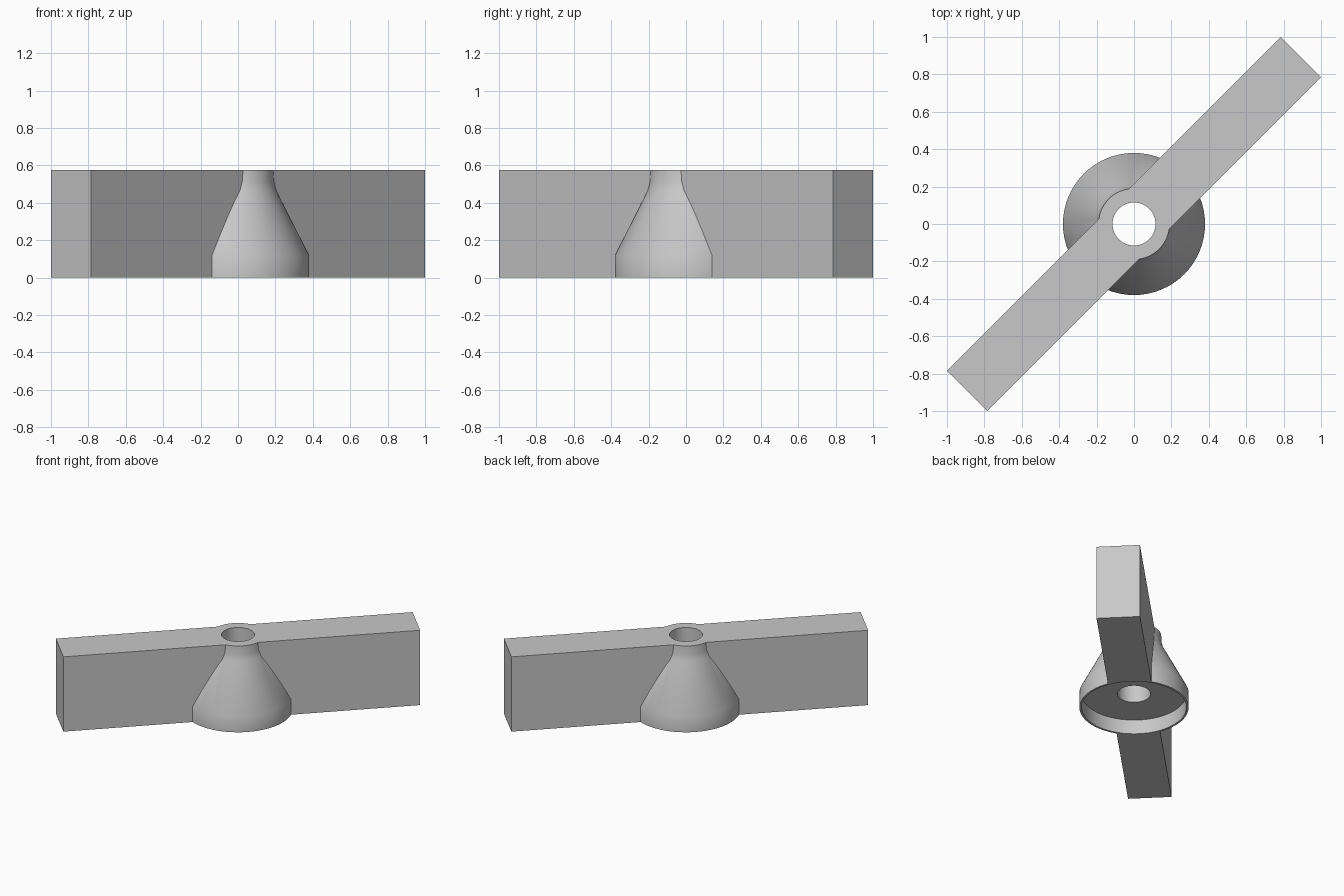
import bpy, bmesh
from math import radians, sin, cos, tau

old = bpy.data.objects.get("Cube")
if old:
    bpy.data.objects.remove(old, do_unlink=True)

HEIGHT = 0.575
SEGMENTS = 64

grey = bpy.data.materials.new("light grey")
grey.use_nodes = True
grey.diffuse_color = (0.58, 0.58, 0.58, 1)
grey.node_tree.nodes["Principled BSDF"].inputs["Base Color"].default_value = grey.diffuse_color


def make_object(name, bm):
    bmesh.ops.recalc_face_normals(bm, faces=bm.faces)
    mesh = bpy.data.meshes.new(name)
    bm.to_mesh(mesh)
    bm.free()
    mesh.materials.append(grey)
    obj = bpy.data.objects.new(name, mesh)
    bpy.context.collection.objects.link(obj)
    return obj


def turned_solid(name, profile):
    """Capped round solid from (radius, height) pairs, bottom to top."""
    bm = bmesh.new()
    angles = [tau * i / SEGMENTS for i in range(SEGMENTS)]
    rings = [[bm.verts.new((r * cos(a), r * sin(a), z)) for a in angles]
             for r, z in profile]
    for low, high in zip(rings, rings[1:]):
        for i in range(SEGMENTS):
            j = (i + 1) % SEGMENTS
            bm.faces.new((low[i], low[j], high[j], high[i]))
    bm.faces.new(rings[0])
    bm.faces.new(rings[-1])
    return make_object(name, bm)


def combine(target, tool, operation):
    tool.hide_render = True
    mod = target.modifiers.new(operation.lower(), "BOOLEAN")
    mod.operation = operation
    mod.solver = "EXACT"
    mod.object = tool
    bpy.context.view_layer.objects.active = target
    bpy.ops.object.modifier_apply(modifier=mod.name)
    bpy.data.objects.remove(tool, do_unlink=True)


# Diagonal grip bar
bm = bmesh.new()
bmesh.ops.create_cube(bm, size=1)
bmesh.ops.scale(bm, vec=(2.524, 0.304, HEIGHT), verts=bm.verts)
bmesh.ops.translate(bm, vec=(0, 0, HEIGHT / 2), verts=bm.verts)
for v in bm.verts:
    x, y, z = v.co
    v.co = (x * cos(radians(45)) - y * sin(radians(45)),
            x * sin(radians(45)) + y * cos(radians(45)), z)
handle = make_object("wing_handle", bm)

# Conical hub with a skirt below and a short collar on top
hub = turned_solid("hub", [(0.38, 0), (0.38, 0.12), (0.205, 0.465),
                           (0.194, 0.51), (0.19, HEIGHT)])
combine(handle, hub, "UNION")

# Through bore and shallow round recess underneath
bore = turned_solid("bore_cutter", [(0.365, -0.1), (0.365, 0.11),
                                    (0.115, 0.11), (0.115, HEIGHT + 0.1)])
combine(handle, bore, "DIFFERENCE")

# Smooth round surfaces, sharp edges kept
bpy.ops.object.select_all(action="DESELECT")
handle.select_set(True)
bpy.context.view_layer.objects.active = handle
bpy.ops.object.shade_smooth_by_angle(angle=radians(32))
